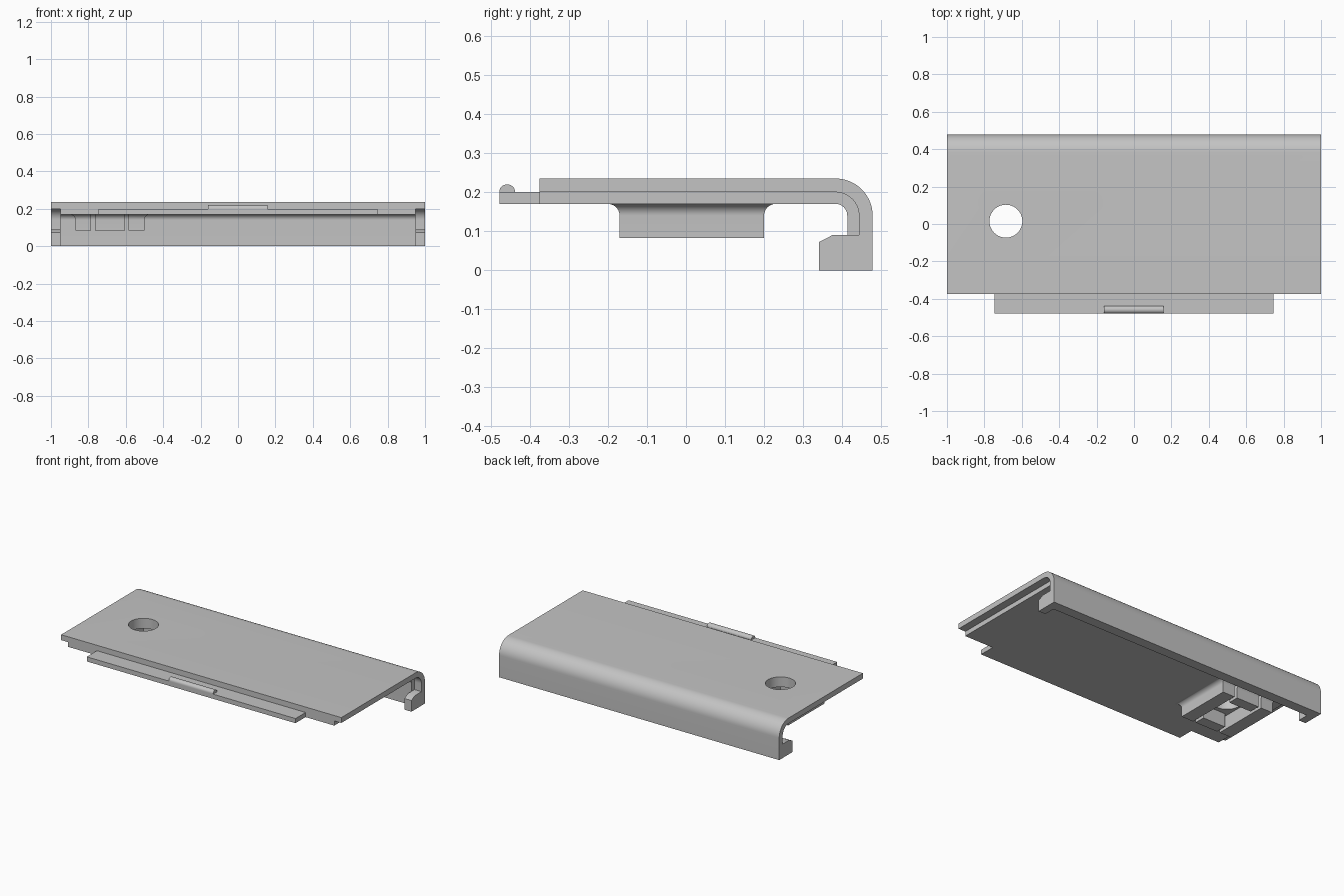
import bpy, bmesh, math
from mathutils import Matrix

if "Cube" in bpy.data.objects:
    bpy.data.objects.remove(bpy.data.objects["Cube"], do_unlink=True)

grey = bpy.data.materials.new("plain grey")
grey.use_nodes = True
grey.diffuse_color = (0.55, 0.55, 0.55, 1)
grey.node_tree.nodes["Principled BSDF"].inputs["Base Color"].default_value = (0.55, 0.55, 0.55, 1)


def finish(name, bm):
    bmesh.ops.recalc_face_normals(bm, faces=bm.faces)
    mesh = bpy.data.meshes.new(name)
    bm.to_mesh(mesh)
    bm.free()
    mesh.materials.append(grey)
    ob = bpy.data.objects.new(name, mesh)
    bpy.context.scene.collection.objects.link(ob)
    return ob


def extrude_x(name, profile, x0, x1):
    """Sweep a (y, z) outline from x0 to x1."""
    bm = bmesh.new()
    face = bm.faces.new([bm.verts.new((x0, y, z)) for y, z in profile])
    geom = bmesh.ops.extrude_face_region(bm, geom=[face])["geom"]
    verts = [v for v in geom if isinstance(v, bmesh.types.BMVert)]
    bmesh.ops.translate(bm, verts=verts, vec=(x1 - x0, 0, 0))
    return finish(name, bm)


def box(name, x0, x1, y0, y1, z0, z1):
    return extrude_x(name, [(y0, z0), (y1, z0), (y1, z1), (y0, z1)], x0, x1)


def cylinder(name, x, y, radius):
    bm = bmesh.new()
    bmesh.ops.create_cone(bm, cap_ends=True, segments=64, radius1=radius, radius2=radius,
                          depth=1, matrix=Matrix.Translation((x, y, 0.2)))
    return finish(name, bm)


def boolean(target, tool, operation):
    mod = target.modifiers.new(operation, "BOOLEAN")
    mod.operation, mod.object, mod.solver = operation, tool, "EXACT"
    bpy.context.view_layer.objects.active = target
    bpy.ops.object.modifier_apply(modifier=mod.name)
    bpy.data.objects.remove(tool, do_unlink=True)


BEND_Y, BEND_Z, FRONT = 0.383, 0.14, -0.375


def arc(radius, steps=16):
    angles = [math.pi / 2 * (1 - i / steps) for i in range(steps + 1)]
    return [(BEND_Y + radius * math.cos(a), BEND_Z + radius * math.sin(a)) for a in angles]


def bent_sheet(name, outer, inner, half_width):
    """Flat sheet that curves down into the back wall."""
    out, inn = arc(outer), arc(inner)
    profile = ([(FRONT, BEND_Z + outer)] + out + [(BEND_Y + outer, 0), (BEND_Y + inner, 0)]
               + inn[::-1] + [(FRONT, BEND_Z + inner)])
    return extrude_x(name, profile, -half_width, half_width)


# Outer cover with a hook at each end
cover = bent_sheet("outer_cover", 0.095, 0.06, 1)
hook = [(0.34, 0), (0.465, 0), (0.465, 0.09), (0.375, 0.09), (0.34, 0.072)]
for x0, x1 in ((-1, -0.95), (0.95, 1)):
    boolean(cover, extrude_x("hook", hook, x0, x1), "UNION")

# Inner liner with the front tongue
liner = bent_sheet("inner_liner", 0.06, 0.03, 0.95)
boolean(liner, box("tongue", -0.745, 0.745, -0.478, -0.36, 0.17, 0.2), "UNION")

# Rounded latch ridge on the tongue
ridge = [(-0.478, 0.199)] + [(-0.458 + 0.02 * math.cos(a), 0.202 + 0.018 * math.sin(a))
         for a in [math.pi * (1 - i / 12) for i in range(13)]] + [(-0.438, 0.199)]
latch = extrude_x("latch_ridge", ridge, -0.16, 0.157)

# Square boss under the hole, flared where it meets the liner
CX, CY, HALF, FLARE = -0.685, 0.015, 0.185, 0.03
rings = [(HALF, 0.083)]
for i in range(11):
    a = math.pi / 2 * i / 10
    rings.append((HALF + FLARE * (1 - math.cos(a)), 0.14 + FLARE * math.sin(a)))
bm = bmesh.new()
loops = [[bm.verts.new((CX + sx * h, CY + sy * h, z))
          for sx, sy in ((-1, -1), (1, -1), (1, 1), (-1, 1))] for h, z in rings]
for low, high in zip(loops, loops[1:]):
    for k in range(4):
        bm.faces.new((low[k], low[(k + 1) % 4], high[(k + 1) % 4], high[k]))
bm.faces.new(loops[0])
bm.faces.new(loops[-1])
boss = finish("boss", bm)

# Hollow the boss and split its front and back walls into clips
pocket = 0.115
boolean(boss, box("pocket", CX - 0.1, CX + 0.1, CY - pocket, CY + pocket, 0, 0.3), "DIFFERENCE")
for side in (-1, 1):
    x = CX + side * 0.09
    boolean(boss, box("slot", x - 0.01, x + 0.01, -0.4, 0.4, 0, 0.3), "DIFFERENCE")

# Round hole through both sheets
for sheet in (cover, liner):
    boolean(sheet, cylinder("hole", CX, CY, 0.088), "DIFFERENCE")

# Smooth the curves, keep edges sharp
bpy.ops.object.select_all(action="DESELECT")
for ob in (cover, liner, latch, boss):
    ob.select_set(True)
bpy.context.view_layer.objects.active = cover
bpy.ops.object.shade_smooth_by_angle(angle=math.radians(30))
